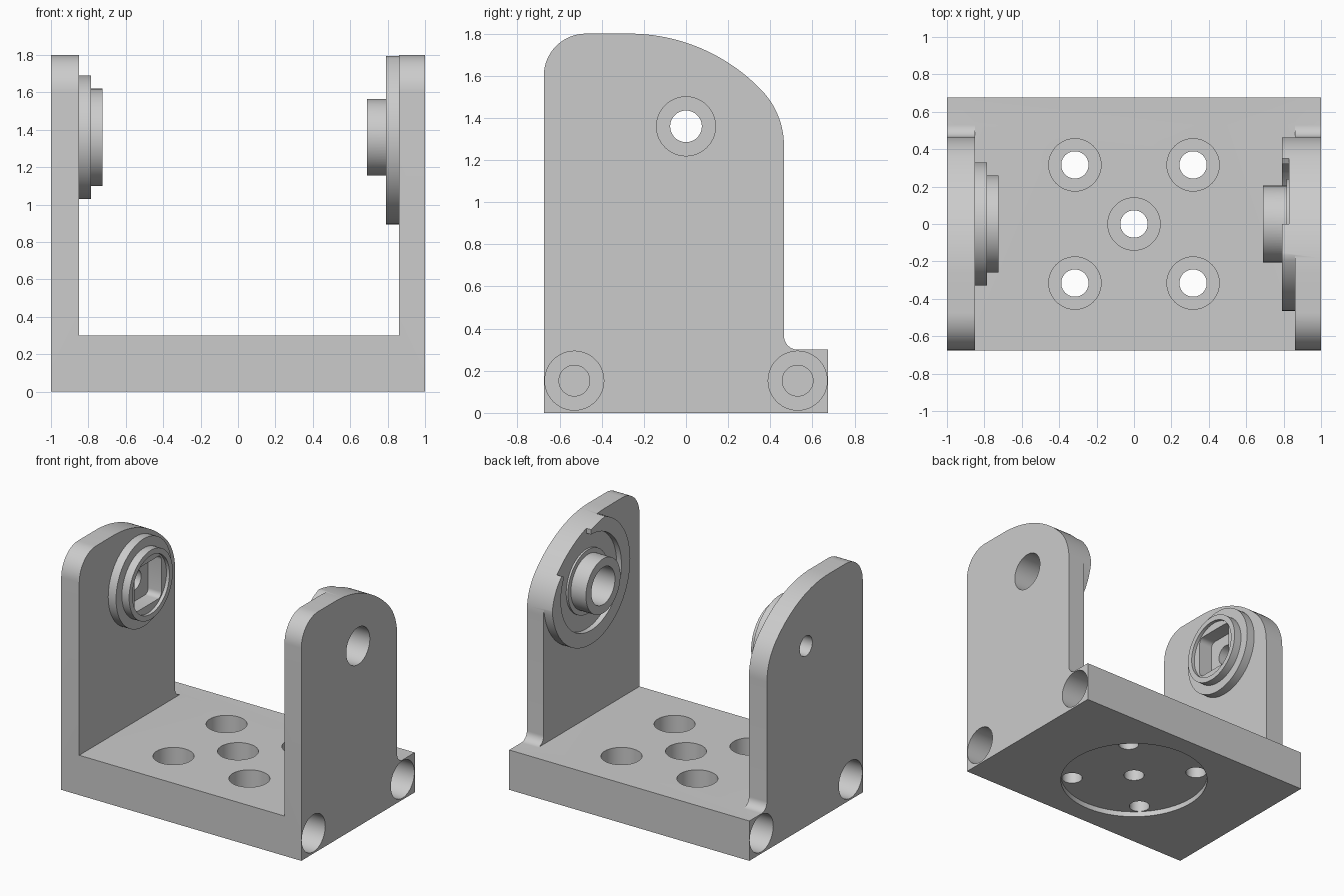
import bpy, bmesh
from math import sin, cos, radians

if "Cube" in bpy.data.objects:
    bpy.data.objects.remove(bpy.data.objects["Cube"])


def arc(cu, cv, r, a0, a1, n):
    return [(cu + r * cos(radians(a0 + (a1 - a0) * i / n)),
             cv + r * sin(radians(a0 + (a1 - a0) * i / n))) for i in range(n + 1)]


def prism(name, pts, lo, hi, axis='X'):
    """Extrude a closed outline: (y, z) points along x, or (x, y) points along z."""
    bm = bmesh.new()
    put = (lambda p, t: (t, p[0], p[1])) if axis == 'X' else (lambda p, t: (p[0], p[1], t))
    a = [bm.verts.new(put(p, lo)) for p in pts]
    b = [bm.verts.new(put(p, hi)) for p in pts]
    bm.faces.new(a)
    bm.faces.new(b)
    for i in range(len(pts)):
        j = (i + 1) % len(pts)
        bm.faces.new((a[i], a[j], b[j], b[i]))
    bmesh.ops.recalc_face_normals(bm, faces=bm.faces)
    me = bpy.data.meshes.new(name)
    bm.to_mesh(me)
    bm.free()
    ob = bpy.data.objects.new(name, me)
    bpy.context.collection.objects.link(ob)
    return ob


def cyl(u, v, r, lo, hi, axis='X', n=72):
    return prism("cutter", arc(u, v, r, 0, 360, n)[:-1], lo, hi, axis)


def cut(target, cutter):
    mod = target.modifiers.new("cut", 'BOOLEAN')
    mod.operation, mod.solver, mod.object = 'DIFFERENCE', 'EXACT', cutter
    dg = bpy.context.evaluated_depsgraph_get()
    me = bpy.data.meshes.new_from_object(target.evaluated_get(dg))
    target.modifiers.clear()
    target.data = me
    bpy.data.objects.remove(cutter)


PZ = 1.36  # pivot height

# side profile swept across the full width
profile = ([(-0.675, 0), (0.675, 0), (0.675, 0.3)]
           + arc(0.53, 0.365, 0.065, 270, 180, 10)
           + arc(0.085, 1.268, 0.38, 0, 43.6, 16)
           + arc(-0.27, 0.93, 0.87, 43.6, 90, 24)[1:]
           + arc(-0.475, 1.6, 0.2, 90, 180, 16))
body = prism("pivot_bracket", profile, -1, 1)

# gap between the walls, leaving the pivot bosses standing
gap = prism("gap", [(-1, 0.3), (1, 0.3), (1, 2.2), (-1, 2.2)], -0.85, 0.86)
for r, lo, hi in [(0.33, -0.95, -0.785), (0.26, -0.95, -0.725),
                  (0.465, 0.79, 0.95), (0.205, 0.69, 0.95)]:
    cut(gap, cyl(0, PZ, r, lo, hi))
cut(body, gap)

# right disc: ring recess around the boss and open part of the rim
recess = cyl(0, PZ, 0.36, 0.6, 0.83)
cut(recess, cyl(0, PZ, 0.24, 0.815, 0.95))
cut(recess, cyl(0, PZ, 0.205, 0.5, 0.95))
cut(body, recess)
cut(body, prism("notch", arc(0, PZ, 0.33, 27, 90, 12) + arc(0, PZ, 0.8, 90, 27, 12), 0.7, 0.83))
cut(body, cyl(0, PZ, 0.14, 0.5, 1.2))

# left boss: round recess, rounded square pocket, bolt hole
cut(body, cyl(0, PZ, 0.22, -0.75, -0.5))
s, f = 0.12, 0.04
square = [p for su, sv, a in [(1, 1, 0), (-1, 1, 90), (-1, -1, 180), (1, -1, 270)]
          for p in arc(su * s, PZ + sv * s, f, a, a + 90, 6)]
cut(body, prism("pocket", square, -0.86, -0.6))
cut(body, cyl(0, PZ, 0.075, -1.2, -0.7))

# base plate: round recess underneath and counterbored bolt holes
cut(body, cyl(0, 0, 0.525, -0.2, 0.04, 'Z', 96))
for x, y in [(0, 0), (-0.316, -0.316), (0.316, -0.316), (-0.316, 0.316), (0.316, 0.316)]:
    cut(body, cyl(x, y, 0.14, 0.15, 0.6, 'Z', 48))
    cut(body, cyl(x, y, 0.073, -0.2, 0.4, 'Z', 48))

# counterbored holes in both ends of the base
for y in (-0.53, 0.53):
    for sx in (-1, 1):
        cut(body, cyl(y, 0.153, 0.14, *sorted((sx * 0.76, sx * 1.3)), n=48))
        cut(body, cyl(y, 0.153, 0.073, *sorted((sx * 0.5, sx * 1.2)), n=48))

# smooth curved walls, sharp edges
bpy.context.view_layer.objects.active = body
body.select_set(True)
bpy.ops.object.shade_smooth_by_angle(angle=radians(30))
